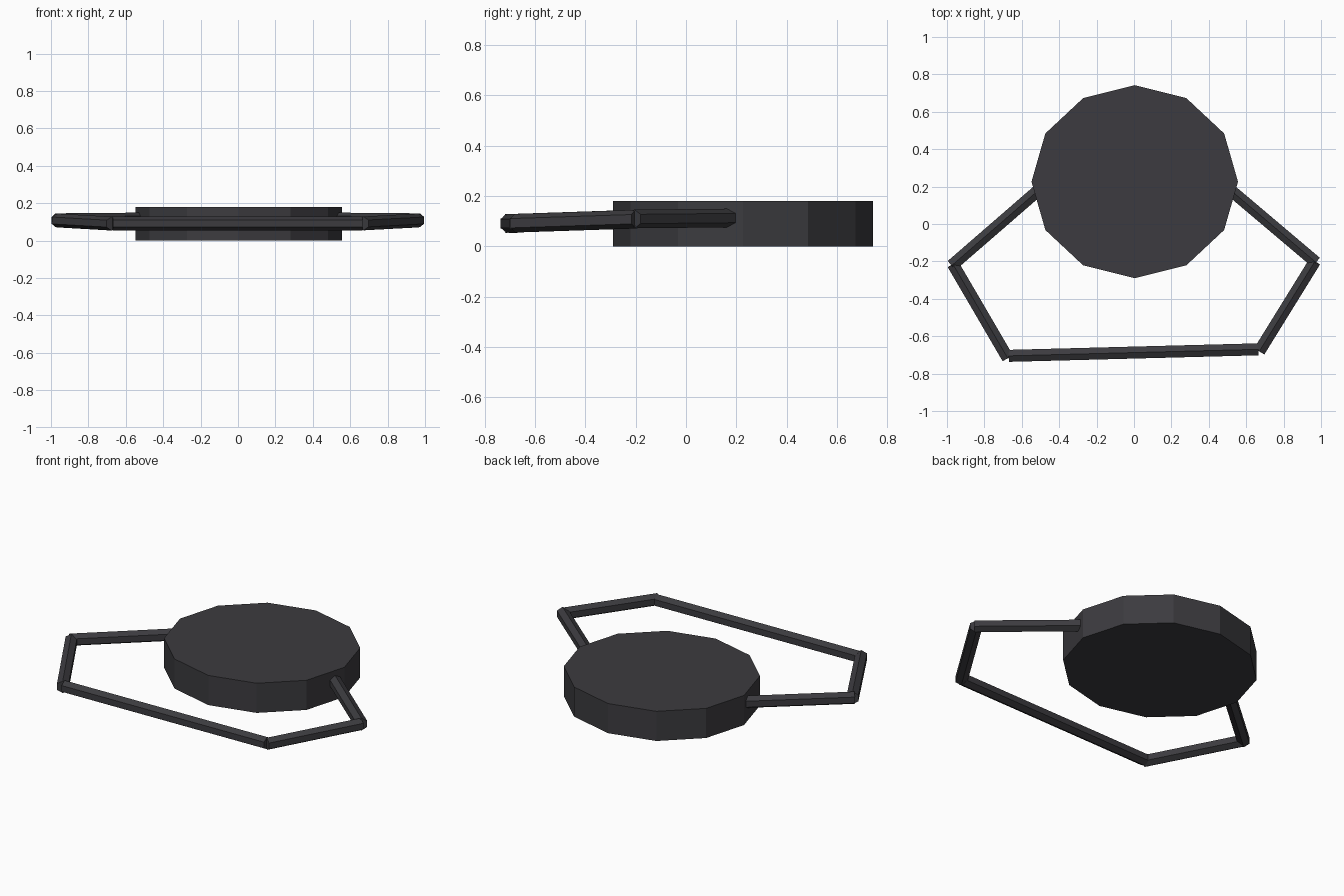
import bpy
from mathutils import Matrix, Vector

cube = bpy.data.objects.get("Cube")
if cube:
    bpy.data.objects.remove(cube, do_unlink=True)

# Single charcoal colour
charcoal = bpy.data.materials.new("charcoal")
charcoal.use_nodes = True
colour = (0.045, 0.044, 0.05, 1)
charcoal.diffuse_color = colour
charcoal.node_tree.nodes["Principled BSDF"].inputs["Base Color"].default_value = colour


def prism(name, sides, radius, depth, matrix):
    """Flat-shaded prism placed by a matrix."""
    bpy.ops.mesh.primitive_cylinder_add(vertices=sides, radius=radius, depth=depth)
    obj = bpy.context.object
    obj.name = name
    obj.data.transform(matrix)
    obj.data.materials.append(charcoal)
    return obj


def rod(name, start, end):
    """Hexagonal rod between two points, with a ridge along the top."""
    a, b = Vector(start), Vector(end)
    along = (b - a).normalized()
    side = Vector((0, 0, 1)).cross(along).normalized()
    up = along.cross(side)
    frame = Matrix((side, up, along)).transposed().to_4x4()
    return prism(name, 6, 0.037, (b - a).length,
                 Matrix.Translation((a + b) / 2) @ frame)


# Twelve-sided disc, slightly wider than deep
prism("disc_body", 12, 1, 0.18,
      Matrix.Translation((0.004, 0.226, 0.09)) @ Matrix.Diagonal((0.552, 0.516, 1, 1)))

# Strap loop made of straight rods
rod("front_rod", (-0.67, -0.705, 0.091), (0.665, -0.67, 0.091))
rod("left_side_rod", (0.67, -0.68, 0.092), (0.967, -0.2, 0.108))
rod("right_side_rod", (-0.675, -0.717, 0.091), (-0.968, -0.215, 0.108))
rod("left_rear_rod", (0.973, -0.205, 0.109), (0.50, 0.195, 0.113))
rod("right_rear_rod", (-0.975, -0.222, 0.109), (-0.50, 0.19, 0.113))
